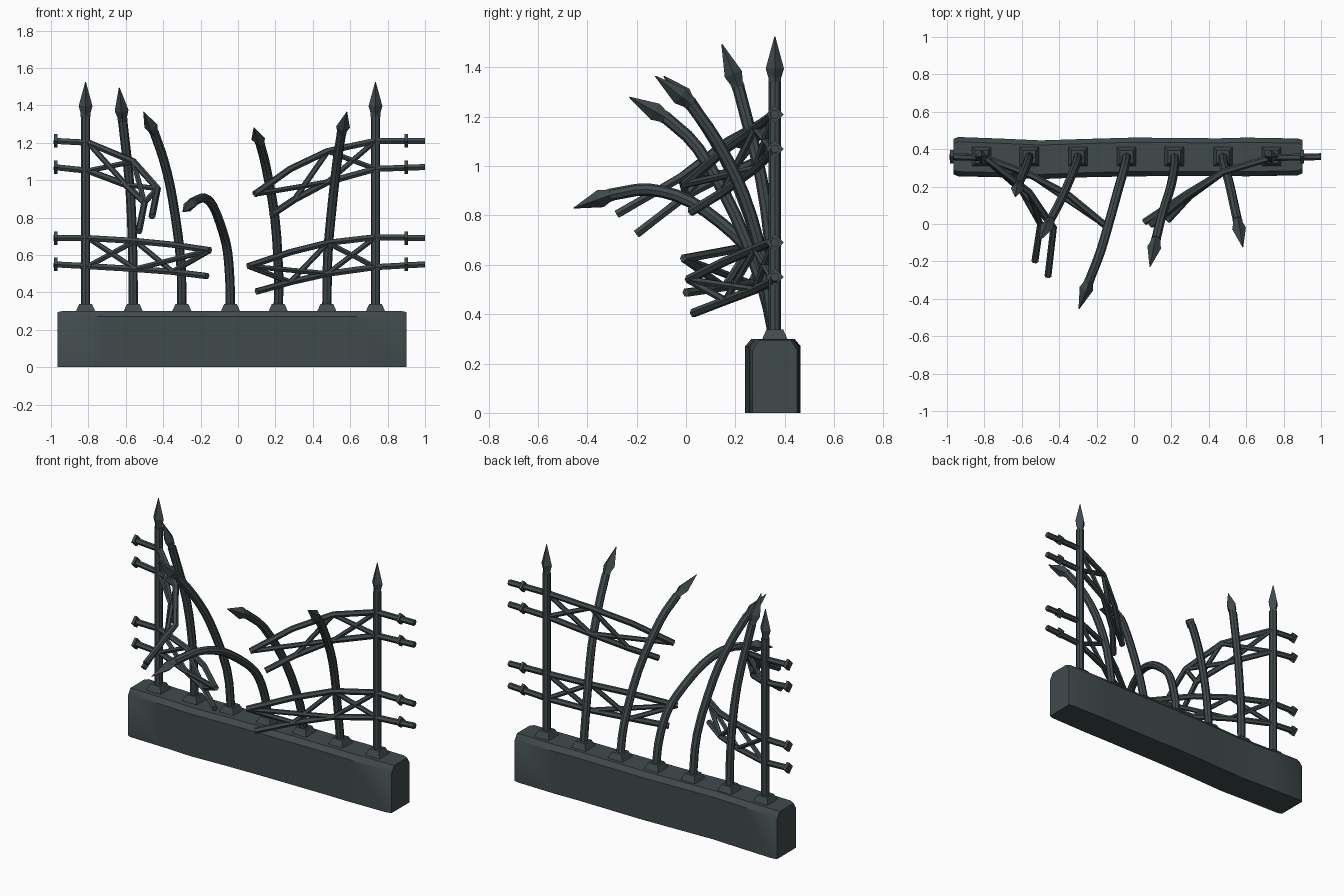
import bpy, bmesh, math
from mathutils import Vector as V

if "Cube" in bpy.data.objects:
    bpy.data.objects.remove(bpy.data.objects["Cube"])

iron = bpy.data.materials.new("dark slate iron")
iron.diffuse_color = (0.052, 0.068, 0.073, 1)
iron.use_nodes = True
iron.node_tree.nodes["Principled BSDF"].inputs["Base Color"].default_value = iron.diffuse_color


def finish(bm, name, smooth=True):
    bmesh.ops.recalc_face_normals(bm, faces=bm.faces)
    me = bpy.data.meshes.new(name)
    bm.to_mesh(me)
    bm.free()
    ob = bpy.data.objects.new(name, me)
    bpy.context.collection.objects.link(ob)
    me.materials.append(iron)
    if smooth:
        bpy.ops.object.select_all(action='DESELECT')
        ob.select_set(True)
        bpy.context.view_layer.objects.active = ob
        bpy.ops.object.shade_smooth_by_angle(angle=math.radians(35))
    return ob


def loft(bm, rings):
    rows = [[bm.verts.new(p) for p in r] for r in rings]
    n = len(rows[0])
    for a, b in zip(rows, rows[1:]):
        for i in range(n):
            bm.faces.new((a[i], a[(i + 1) % n], b[(i + 1) % n], b[i]))
    bm.faces.new(rows[0][::-1])
    bm.faces.new(rows[-1])


def tube(bm, pts, radii, sides, ref):
    pts = [V(p) for p in pts]
    if not isinstance(radii, (list, tuple)):
        radii = [radii] * len(pts)
    rings = []
    for i, p in enumerate(pts):
        t = (pts[min(i + 1, len(pts) - 1)] - pts[max(i - 1, 0)]).normalized()
        u = t.cross(V(ref)).normalized()
        w = t.cross(u)
        rings.append([p + radii[i] * (u * math.cos(a) + w * math.sin(a))
                      for a in (2 * math.pi * k / sides for k in range(sides))])
    loft(bm, rings)


def smooth_path(pts, steps=3):
    p = [V(q) for q in pts]
    p = [2 * p[0] - p[1]] + p + [2 * p[-1] - p[-2]]
    out = []
    for a, b, c, d in zip(p, p[1:], p[2:], p[3:]):
        for s in range(steps):
            t = s / steps
            out.append(0.5 * (2 * b + (c - a) * t + (2 * a - 5 * b + 4 * c - d) * t * t
                              + (3 * b - a - 3 * c + d) * t ** 3))
    return out + [p[-2]]


# stone footing: chamfered section lofted along a slightly wavy line
bm = bmesh.new()
rings = []
for x, f, b, e in ((-.965, .265, .455, .015), (-.94, .255, .465, 0), (-.72, .25, .457, 0),
                   (-.5, .24, .447, 0), (-.25, .25, .455, 0), (0, .255, .462, 0),
                   (.45, .257, .458, 0), (.6, .255, .462, 0), (.875, .26, .457, 0),
                   (.9, .27, .45, .015)):
    rings.append([V(q) for q in ((x, f, 0), (x, b, 0), (x, b, .27 - e), (x, b - .025, .3 - e / 3),
                                 (x, f + .025, .3 - e / 3), (x, f, .27 - e))])
loft(bm, rings)
finish(bm, "footing_wall")

# posts: bent paths, last point is the spear tip
posts = [
    [(-.815, .36, .3), (-.815, .36, .8), (-.815, .36, 1.34), (-.815, .36, 1.525)],
    [(-.56, .36, .3), (-.563, .35, .6), (-.577, .305, .95), (-.617, .212, 1.32), (-.635, .145, 1.495)],
    [(-.30, .36, .3), (-.307, .325, .58), (-.35, .22, .9), (-.395, .12, 1.1), (-.448, .02, 1.255), (-.505, -.09, 1.365)],
    [(-.04, .36, .3), (-.043, .34, .45), (-.055, .285, .61), (-.08, .2, .72), (-.13, .02, .855),
     (-.18, -.15, .905), (-.238, -.3, .885), (-.295, -.455, .83)],
    [(.215, .36, .3), (.217, .315, .5), (.197, .2, .8), (.15, .05, 1.07), (.118, -.08, 1.195), (.085, -.23, 1.28)],
    [(.475, .36, .3), (.48, .315, .6), (.505, .235, .88), (.53, .125, 1.1), (.553, .02, 1.25), (.582, -.125, 1.365)],
    [(.735, .36, .3), (.735, .36, .8), (.735, .36, 1.34), (.735, .36, 1.525)],
]
for n, path in enumerate(posts, 1):
    bm = bmesh.new()
    tube(bm, smooth_path(path[:-1]), .025, 8, (1, 0, 0))
    finish(bm, f"post_{n}")
    # four-sided spear head
    bm = bmesh.new()
    a, tip = V(path[-2]), V(path[-1])
    tube(bm, [a.lerp(tip, k) for k in (-.02, .1, .3, 1)], [.026, .026, .037, .002], 4, (1, 0, 0))
    finish(bm, f"spear_head_{n}", False)
    # tapered foot collar
    bm = bmesh.new()
    x, y = path[0][:2]
    loft(bm, [[(x + sx * r, y + sy * r, z) for sx, sy in ((-1, -1), (1, -1), (1, 1), (-1, 1))]
              for r, z in ((.056, .292), (.05, .302), (.034, .338))])
    finish(bm, f"post_foot_{n}", False)

# torn rail sections: each has an upper and a lower rail (kinked paths)
sections = {
    "left_upper": ([(-.985, .36, 1.21), (-.8, .355, 1.2), (-.56, .17, 1.1), (-.43, -.02, .955), (-.46, -.28, .805)],
                   [(-.985, .36, 1.07), (-.8, .355, 1.05), (-.6, .18, .975), (-.5, .0, .88), (-.53, -.2, .725)]),
    "left_lower": ([(-.985, .36, .69), (-.8, .355, .69), (-.55, .26, .675), (-.35, .155, .655), (-.15, -.01, .625)],
                   [(-.985, .36, .55), (-.8, .355, .54), (-.55, .26, .525), (-.35, .155, .51), (-.165, .0, .487)]),
    "right_upper": ([(1, .36, 1.21), (.735, .355, 1.21), (.48, .28, 1.155), (.28, .15, 1.06), (.09, -.005, .925)],
                    [(1, .36, 1.07), (.735, .355, 1.06), (.48, .28, .99), (.3, .15, .895), (.18, .02, .815)]),
    "right_lower": ([(1, .36, .69), (.735, .355, .695), (.48, .28, .665), (.28, .16, .615), (.055, .01, .54)],
                    [(1, .36, .55), (.735, .355, .535), (.48, .28, .5), (.28, .16, .455), (.1, .03, .405)]),
}
for name, (up, lo) in sections.items():
    for tag, path in (("top", up), ("bottom", lo)):
        bm = bmesh.new()
        tube(bm, path, .0185, 6, (0, 0, 1))
        finish(bm, f"{name}_{tag}_rail")
        # diamond end collar
        cx = -.975 if path[0][0] < 0 else .9
        bm = bmesh.new()
        tube(bm, [(cx - .009, .36, path[0][2]), (cx + .009, .36, path[0][2])], .036, 4, (0, 0, 1))
        finish(bm, f"{name}_{tag}_collar", False)
    # crossed lattice braces between the two rails
    for k, (a, b) in enumerate(((up[1], lo[2]), (lo[1], up[2]), (up[2], lo[3]), (lo[2], up[4] if "left_u" not in name else up[3]),
                                (lo[3], up[4] if "left_u" not in name else up[3]))):
        if k == 4 and "right_u" in name:
            continue
        bm = bmesh.new()
        tube(bm, [a, b], .015, 6, (0, 0, 1))
        finish(bm, f"{name}_brace_{k + 1}")
